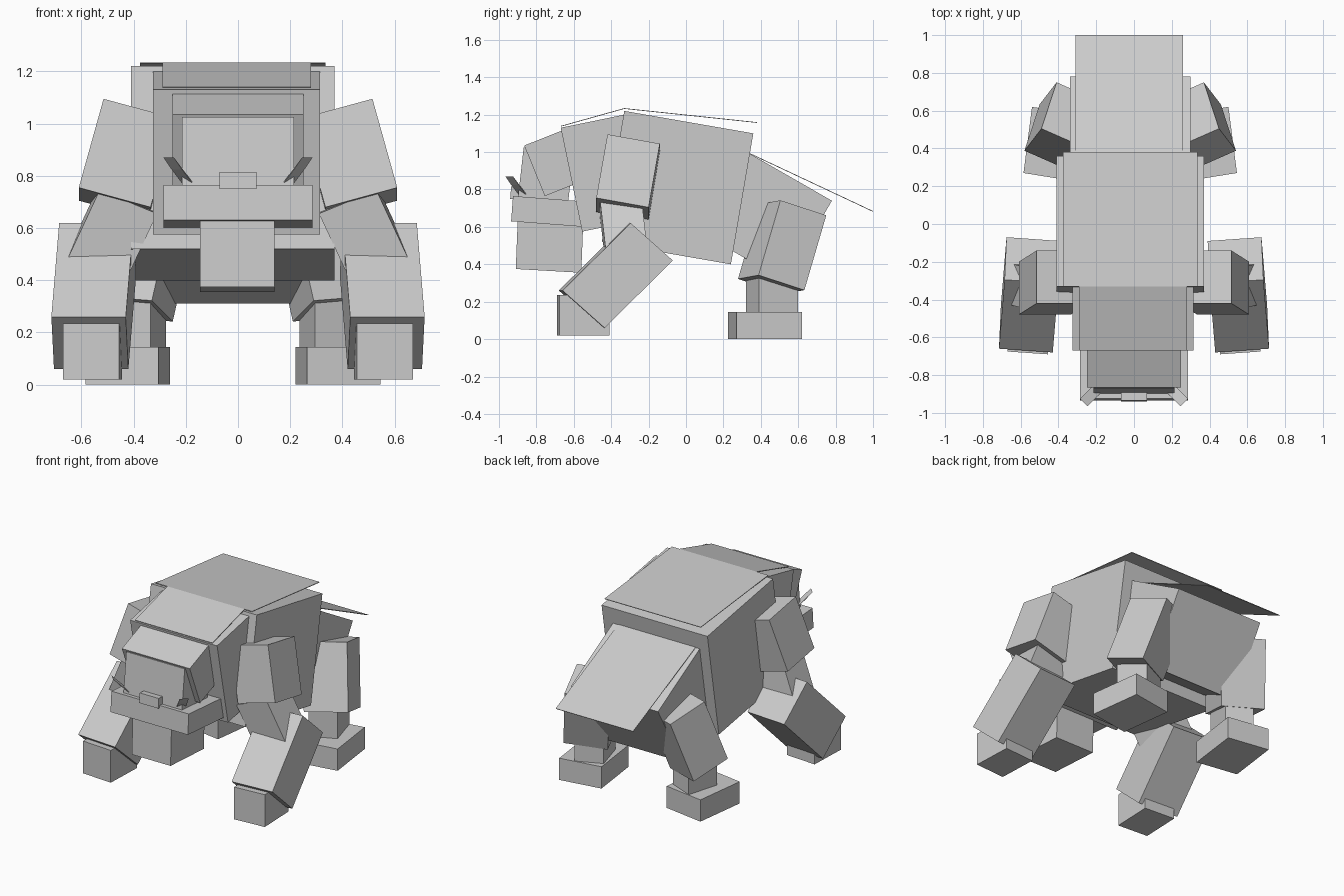
import bpy, bmesh
from mathutils import Vector, Matrix

old = bpy.data.objects.get("Cube")
if old:
    bpy.data.objects.remove(old, do_unlink=True)

stone = bpy.data.materials.new("light_grey")
stone.use_nodes = True
grey = (0.6, 0.6, 0.6, 1)
stone.diffuse_color = grey
stone.node_tree.nodes["Principled BSDF"].inputs["Base Color"].default_value = grey


def block(name, corner, a, b, c):
    """Box spanned from one corner by three edge vectors."""
    corner, a, b, c = (Vector(v) for v in (corner, a, b, c))
    centre = corner + (a + b + c) / 2
    frame = Matrix((a, b, c)).transposed().to_4x4()
    bm = bmesh.new()
    bmesh.ops.create_cube(bm, size=1, matrix=Matrix.Translation(centre) @ frame)
    bmesh.ops.recalc_face_normals(bm, faces=bm.faces)
    mesh = bpy.data.meshes.new(name)
    bm.to_mesh(mesh)
    bm.free()
    mesh.materials.append(stone)
    obj = bpy.data.objects.new(name, mesh)
    bpy.context.collection.objects.link(obj)
    return obj


def slab(name, left, right, front, back, low):
    """Box across x; its side outline is given by three (y, z) corners."""
    f, k, l = Vector(front), Vector(back), Vector(low)
    return block(name, (left, *f), (right - left, 0, 0), (0, *(k - f)), (0, *(l - f)))


def plate(name, left, right, front, back):
    """Thin sheet across x between two (y, z) points."""
    f, k = Vector(front), Vector(back)
    d = (k - f).normalized()
    down = Vector((d.y, -d.x)) * 0.004
    return slab(name, left, right, front, back, f + down)


def pair(name, middle, corner, *edges):
    """A right-hand block and its reflection about x = middle."""
    block("right_" + name, corner, *edges)
    flip = [(-e[0], e[1], e[2]) for e in edges]
    block("left_" + name, (2 * middle - corner[0], corner[1], corner[2]), *flip)


# Torso
slab("body", -0.41, 0.37, (-0.33, 1.22), (0.36, 1.10), (-0.45, 0.52))
slab("hindquarters", -0.34, 0.30, (0.30, 1.015), (0.78, 0.74), (0.05, 0.585))
slab("neck", -0.325, 0.315, (-0.67, 1.13), (-0.33, 1.20), (-0.555, 0.575))

# Loose back plates
plate("back_plate", -0.375, 0.335, (-0.33, 1.235), (0.38, 1.16))
plate("neck_plate", -0.29, 0.28, (-0.67, 1.14), (-0.33, 1.235))
plate("tail_plate", -0.31, 0.26, (0.34, 0.995), (1.0, 0.685))

# Head
slab("head", -0.25, 0.25, (-0.865, 1.035), (-0.60, 1.14), (-0.755, 0.765))
slab("face", -0.215, 0.215, (-0.868, 1.025), (-0.60, 1.0), (-0.90, 0.74))
slab("lip", -0.285, 0.285, (-0.925, 0.765), (-0.53, 0.735), (-0.935, 0.63))
slab("jaw", -0.145, 0.14, (-0.90, 0.63), (-0.55, 0.61), (-0.91, 0.375))
slab("nose", -0.07, 0.07, (-0.935, 0.815), (-0.87, 0.81), (-0.94, 0.75))
pair("tusk", 0, (-0.17, -0.89, 0.77),
     (-0.075, -0.075, 0.1), (-0.04, 0.04, 0), (0.03, 0.03, -0.045))

# Front legs
pair("shoulder", 0, (-0.515, -0.42, 1.095),
     (0.275, 0, -0.075), (0, 0.28, -0.05), (-0.095, -0.06, -0.34))
pair("elbow", 0, (-0.53, -0.46, 0.745),
     (0.22, 0, -0.09), (0, 0.22, 0.025), (-0.14, 0.035, -0.3))
pair("forearm", 0, (-0.715, -0.66, 0.26),
     (0.285, -0.02, 0), (0.03, 0.365, 0.36), (0.01, 0.225, -0.2))
pair("front_paw", 0, (-0.67, -0.675, 0.02),
     (0.215, -0.015, 0), (0.01, 0.265, 0), (0, 0, 0.215))

# Hind legs
pair("thigh", -0.02, (-0.49, 0.505, 0.742),
     (0.25, -0.11, -0.02), (0.08, 0.245, -0.08), (-0.09, -0.117, -0.4))
pair("shin", -0.02, (-0.5, 0.39, 0.12),
     (0.165, -0.07, 0), (0.06, 0.21, 0), (0, 0, 0.26))
pair("hind_foot", -0.02, (-0.585, 0.27, 0),
     (0.28, -0.045, 0), (0.045, 0.35, 0), (0, 0, 0.145))
